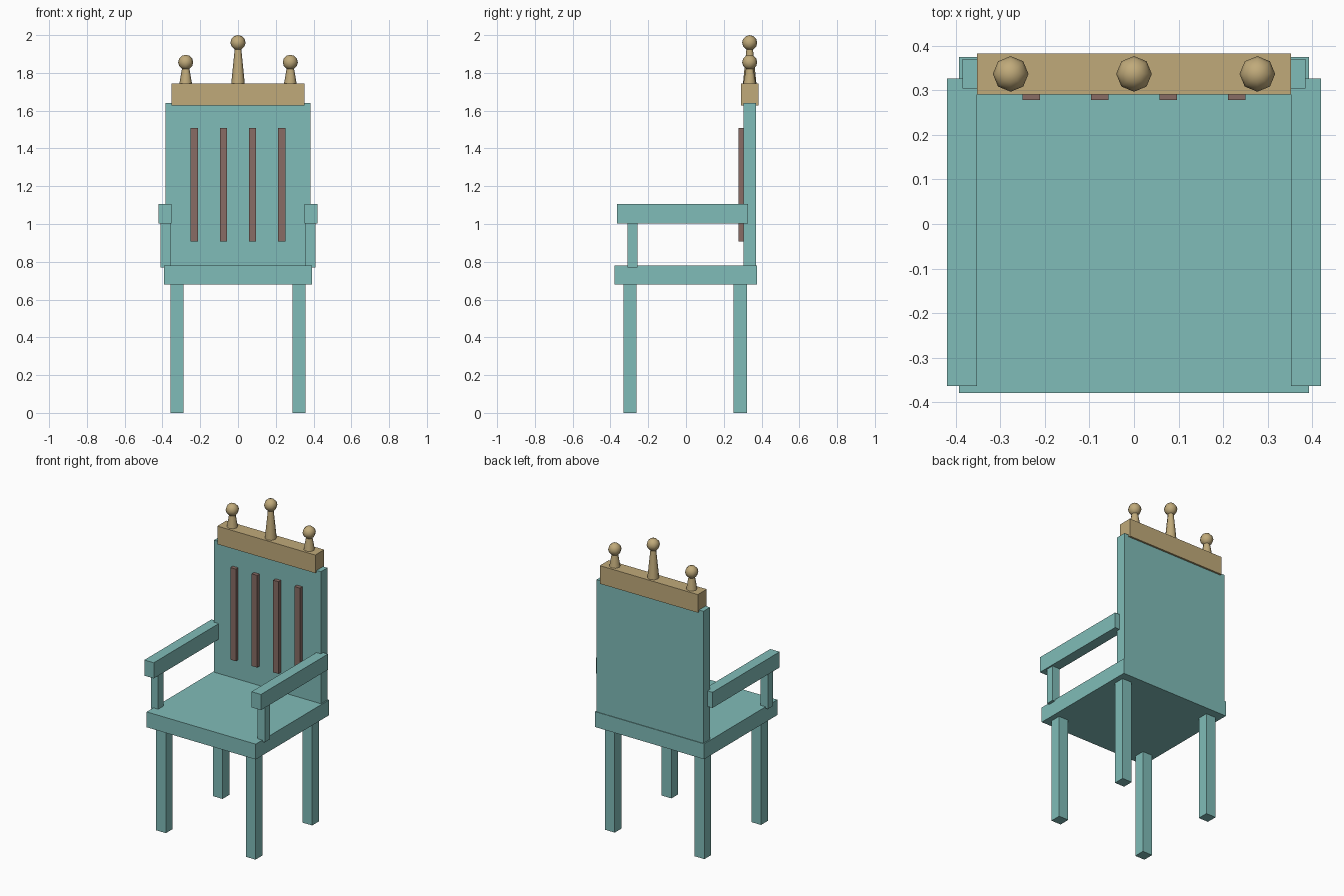
import bpy

cube = bpy.data.objects.get("Cube")
if cube:
    bpy.data.objects.remove(cube, do_unlink=True)


def material(name, rgb):
    m = bpy.data.materials.new(name)
    m.use_nodes = True
    m.diffuse_color = (*rgb, 1)
    m.node_tree.nodes["Principled BSDF"].inputs["Base Color"].default_value = (*rgb, 1)
    return m


teal = material("teal paint", (0.216, 0.503, 0.479))
gold = material("pale gold", (0.527, 0.402, 0.195))
brown = material("dusty brown", (0.246, 0.150, 0.130))


def finish(name, mat):
    ob = bpy.context.object
    ob.name = name
    ob.data.materials.append(mat)
    return ob


def box(name, mat, x, y, z):
    """Box spanning the given (low, high) ranges."""
    spans = (x, y, z)
    bpy.ops.mesh.primitive_cube_add(size=1, location=[(a + b) / 2 for a, b in spans])
    ob = finish(name, mat)
    ob.scale = [b - a for a, b in spans]
    bpy.ops.object.transform_apply(location=False, rotation=False, scale=True)
    return ob


def finial(name, x, ball_z, base_r):
    """Tapered spike topped with a low-poly ball."""
    y, base_z, ball_r = 0.337, 1.74, 0.04
    bpy.ops.mesh.primitive_cone_add(vertices=8, radius1=base_r, radius2=0.014,
                                    depth=ball_z - base_z,
                                    location=(x, y, (base_z + ball_z) / 2))
    finish(name + "_spike", gold)
    bpy.ops.object.shade_smooth_by_angle(angle=0.9)
    bpy.ops.mesh.primitive_uv_sphere_add(segments=8, ring_count=6, radius=ball_r,
                                         location=(x, y, ball_z))
    finish(name + "_ball", gold)
    bpy.ops.object.shade_smooth()


# Seat and back
box("seat", teal, (-0.393, 0.393), (-0.379, 0.375), (0.68, 0.78))
box("back_panel", teal, (-0.385, 0.385), (0.304, 0.371), (0.77, 1.64))

# Legs, arm posts and armrests on both sides
for side, s in (("left", 1), ("right", -1)):
    def across(inner, outer):
        return sorted((s * inner, s * outer))
    box(side + "_front_leg", teal, across(0.288, 0.358), (-0.331, -0.261), (0, 0.69))
    box(side + "_back_leg", teal, across(0.288, 0.358), (0.252, 0.322), (0, 0.69))
    box(side + "_arm_post", teal, across(0.358, 0.41), (-0.31, -0.258), (0.77, 1.01))
    box(side + "_armrest", teal, across(0.352, 0.42), (-0.364, 0.327), (1.003, 1.105))

# Slats on the back panel
for i in range(4):
    x = (i - 1.5) * 0.154
    box(f"back_slat_{i + 1}", brown, (x - 0.0195, x + 0.0195), (0.279, 0.31), (0.907, 1.507))

# Top rail with three finials
box("top_rail", gold, (-0.353, 0.353), (0.291, 0.383), (1.627, 1.745))
finial("right_finial", -0.277, 1.856, 0.034)
finial("middle_finial", 0, 1.96, 0.036)
finial("left_finial", 0.277, 1.856, 0.034)
